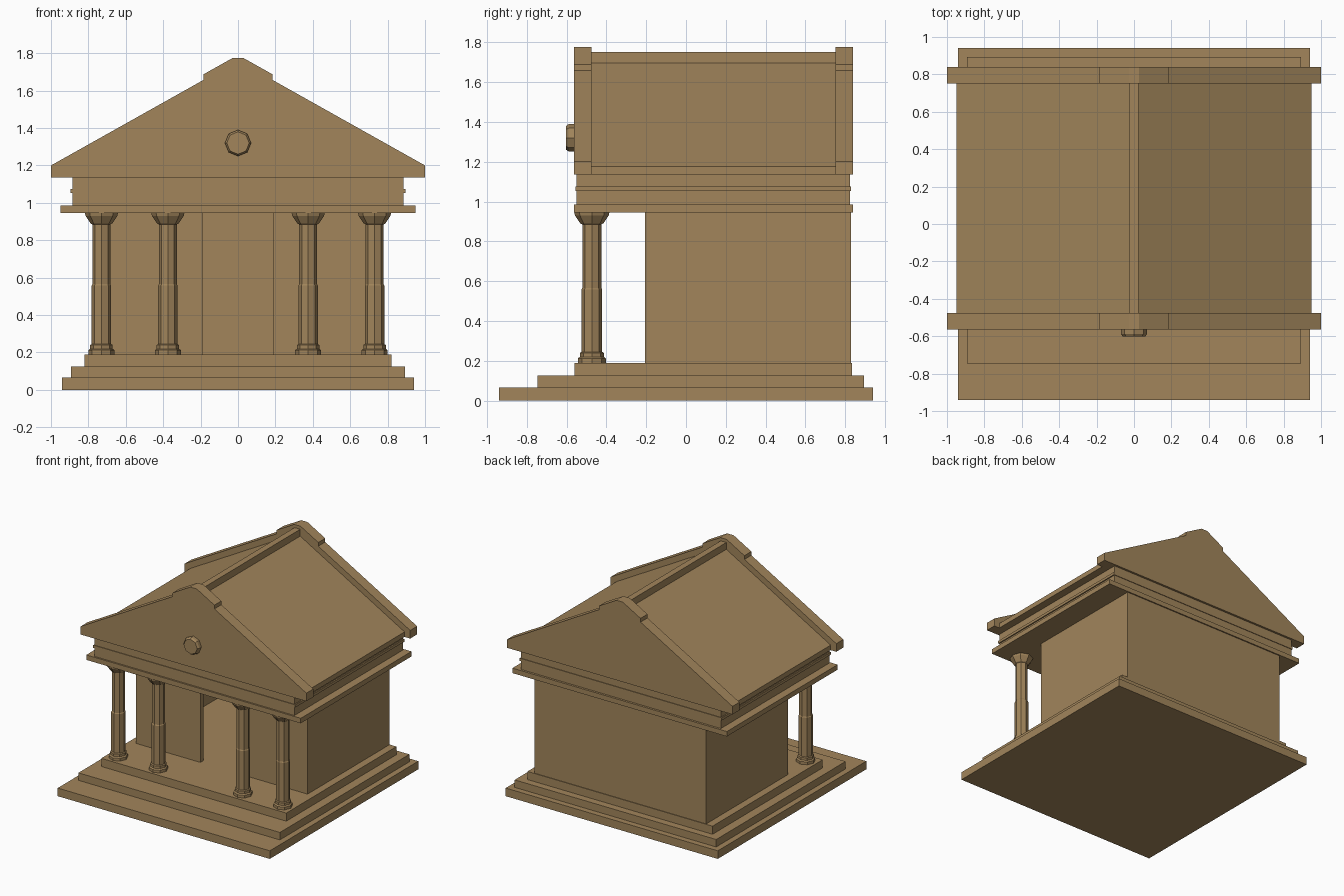
import bpy, bmesh
from math import cos, sin, pi

if "Cube" in bpy.data.objects:
    bpy.data.objects.remove(bpy.data.objects["Cube"])


def make(name, bm):
    bmesh.ops.recalc_face_normals(bm, faces=bm.faces)
    mesh = bpy.data.meshes.new(name)
    bm.to_mesh(mesh)
    bm.free()
    mat = bpy.data.materials.get("sandstone")
    if mat is None:
        mat = bpy.data.materials.new("sandstone")
        mat.diffuse_color = (0.36, 0.235, 0.105, 1)
        mat.use_nodes = True
        mat.node_tree.nodes["Principled BSDF"].inputs["Base Color"].default_value = mat.diffuse_color
    mesh.materials.append(mat)
    obj = bpy.data.objects.new(name, mesh)
    bpy.context.collection.objects.link(obj)
    return obj


def prism(name, outline, offset):
    """Extrude a closed outline of 3D points along an offset."""
    bm = bmesh.new()
    face = bm.faces.new([bm.verts.new(p) for p in outline])
    geom = bmesh.ops.extrude_face_region(bm, geom=[face], use_keep_orig=True)["geom"]
    verts = [v for v in geom if isinstance(v, bmesh.types.BMVert)]
    bmesh.ops.translate(bm, verts=verts, vec=offset)
    return make(name, bm)


def slab(name, half_x, y0, y1, z0, z1):
    pts = [(-half_x, y0, z0), (half_x, y0, z0), (half_x, y1, z0), (-half_x, y1, z0)]
    return prism(name, pts, (0, 0, z1 - z0))


def gable(name, right_side, y0, y1):
    """Symmetric front profile, given as its right half, extruded in y."""
    left = [(-x, z) for x, z in reversed(right_side)]
    return prism(name, [(x, y0, z) for x, z in right_side + left], (0, y1 - y0, 0))


def lathe(name, rings, place, sides=8):
    """Low-poly turned shape; rings are (radius, height)."""
    bm = bmesh.new()
    loops = []
    for r, h in rings:
        loops.append([bm.verts.new(place(r * cos(2 * pi * i / sides),
                                         r * sin(2 * pi * i / sides), h))
                      for i in range(sides)])
    for a, b in zip(loops, loops[1:]):
        for i in range(sides):
            j = (i + 1) % sides
            bm.faces.new((a[i], a[j], b[j], b[i]))
    bm.faces.new(loops[0])
    bm.faces.new(loops[-1])
    return make(name, bm)


# Stepped base
slab("bottom_step", 0.94, -0.94, 0.94, 0, 0.065)
slab("middle_step", 0.893, -0.745, 0.893, 0.065, 0.125)
slab("top_step", 0.82, -0.56, 0.835, 0.125, 0.19)

# Hollow chamber with a full-height doorway
W, D, T, F, B = 0.76, 0.19, 0.04, -0.205, 0.83
half = [(D, F), (W, F), (W, B)]
inner = [(W - T, B - T), (W - T, F + T), (D, F + T)]
plan = (half + [(-x, y) for x, y in reversed(half)]
        + [(-x, y) for x, y in reversed(inner)] + inner)
prism("chamber_walls", [(x, y, 0.19) for x, y in plan], (0, 0, 0.755))

# Columns
column = [(0.07, 0.19), (0.07, 0.212), (0.06, 0.22), (0.06, 0.24), (0.052, 0.245),
          (0.052, 0.558), (0.048, 0.565), (0.048, 0.885), (0.058, 0.89),
          (0.085, 0.93), (0.088, 0.945)]
for n, cx in enumerate((-0.73, -0.375, 0.375, 0.73)):
    lathe(f"column_{n + 1}", column, lambda u, v, h, cx=cx: (cx + u, v - 0.473, h))

# Entablature
slab("architrave", 0.95, -0.563, 0.84, 0.945, 0.985)
slab("lower_frieze", 0.885, -0.55, 0.823, 0.985, 1.053)
slab("frieze_band", 0.895, -0.555, 0.828, 1.053, 1.075)
slab("upper_frieze", 0.885, -0.55, 0.823, 1.075, 1.135)

# Roof, ridge and gable ends
gable("roof", [(0.95, 1.135), (0.95, 1.175), (0.025, 1.695)], -0.475, 0.752)
slab("roof_ridge", 0.025, -0.475, 0.752, 1.66, 1.75)
end = [(1, 1.135), (1, 1.2), (0.185, 1.657), (0.185, 1.687), (0.028, 1.775)]
gable("front_pediment", end, -0.563, -0.475)
gable("back_pediment", end, 0.752, 0.84)

# Round ornament on the front pediment
lathe("pediment_medallion", [(0.07, 0.55), (0.07, 0.588), (0.06, 0.602)],
      lambda u, v, h: (u, -h, 1.32 + v))
